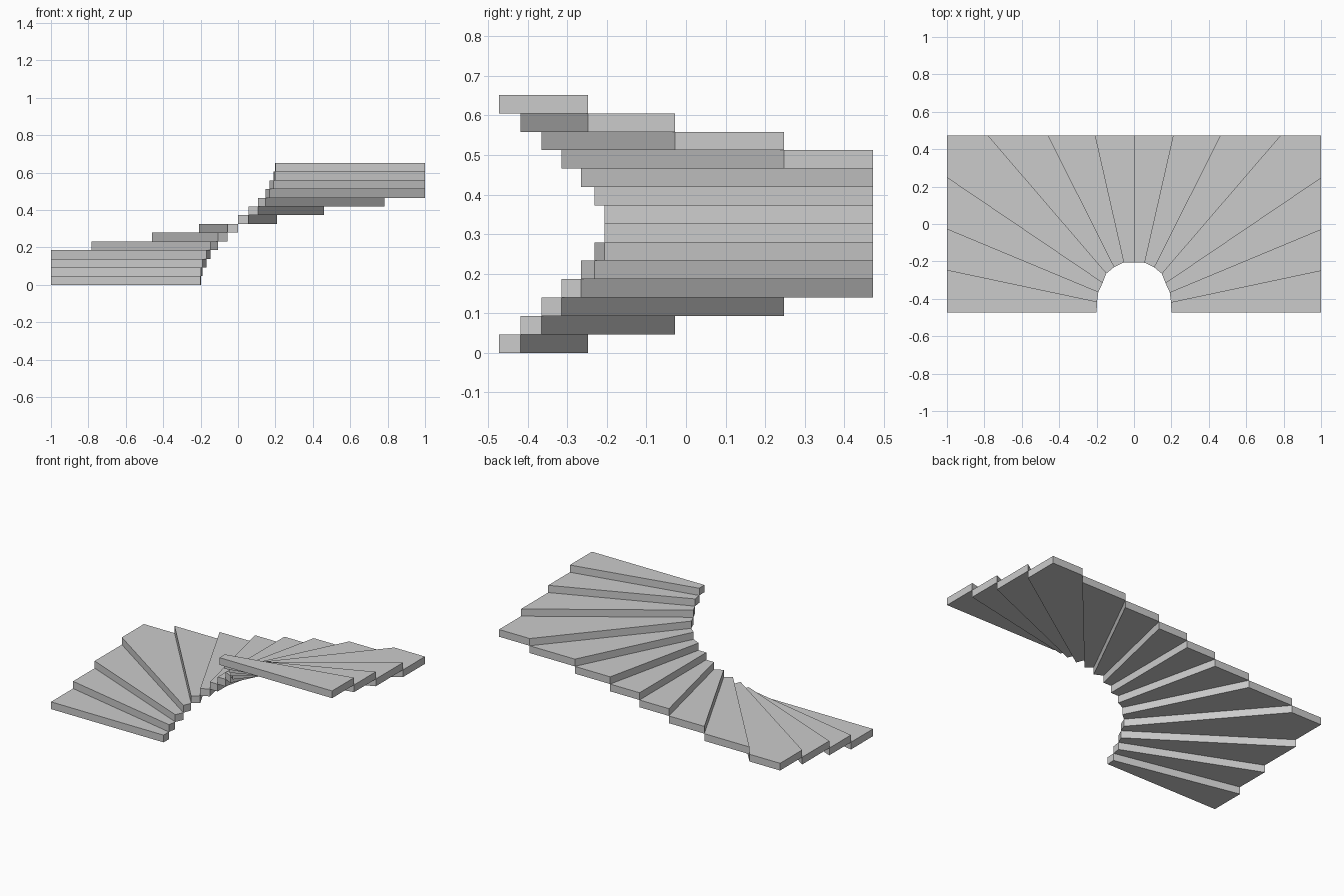
import bpy, bmesh

if "Cube" in bpy.data.objects:
    bpy.data.objects.remove(bpy.data.objects["Cube"])

RISE = 0.6515 / 14   # height of one step
D = 0.472            # half depth of the stair block

# Dividing lines between treads, left half: (inner point, outer point)
left = [
    ((-0.2, -D), (-1, -D)),
    ((-0.198, -0.418), (-1, -0.248)),
    ((-0.191, -0.365), (-1, -0.028)),
    ((-0.168, -0.315), (-1, 0.248)),
    ((-0.148, -0.265), (-0.782, D)),
    ((-0.107, -0.231), (-0.461, D)),
    ((-0.055, -0.206), (-0.209, D)),
    ((0, -0.206), (0, D)),
]
# Mirror the lines to get the right half
lines = left + [tuple((-x, y) for x, y in pair) for pair in reversed(left[:-1])]


def add_step(name, outline, z):
    """Flat tread slab extruded from a plan outline."""
    bm = bmesh.new()
    face = bm.faces.new([bm.verts.new((x, y, z)) for x, y in outline])
    ext = bmesh.ops.extrude_face_region(bm, geom=[face])
    top = [v for v in ext["geom"] if isinstance(v, bmesh.types.BMVert)]
    bmesh.ops.translate(bm, verts=top, vec=(0, 0, RISE))
    bmesh.ops.recalc_face_normals(bm, faces=bm.faces)
    mesh = bpy.data.meshes.new(name)
    bm.to_mesh(mesh)
    bm.free()
    bpy.context.collection.objects.link(bpy.data.objects.new(name, mesh))


# Winder steps, rising from front left round to front right
for i, ((in_a, out_a), (in_b, out_b)) in enumerate(zip(lines, lines[1:])):
    outline = [in_a, out_a]
    # Corner treads get the extra corner point
    if out_a[0] != out_b[0] and out_a[1] != out_b[1]:
        outline.append((-1 if i < 7 else 1, D))
    outline += [out_b, in_b]
    add_step(f"step_{i + 1:02d}", outline, i * RISE)
